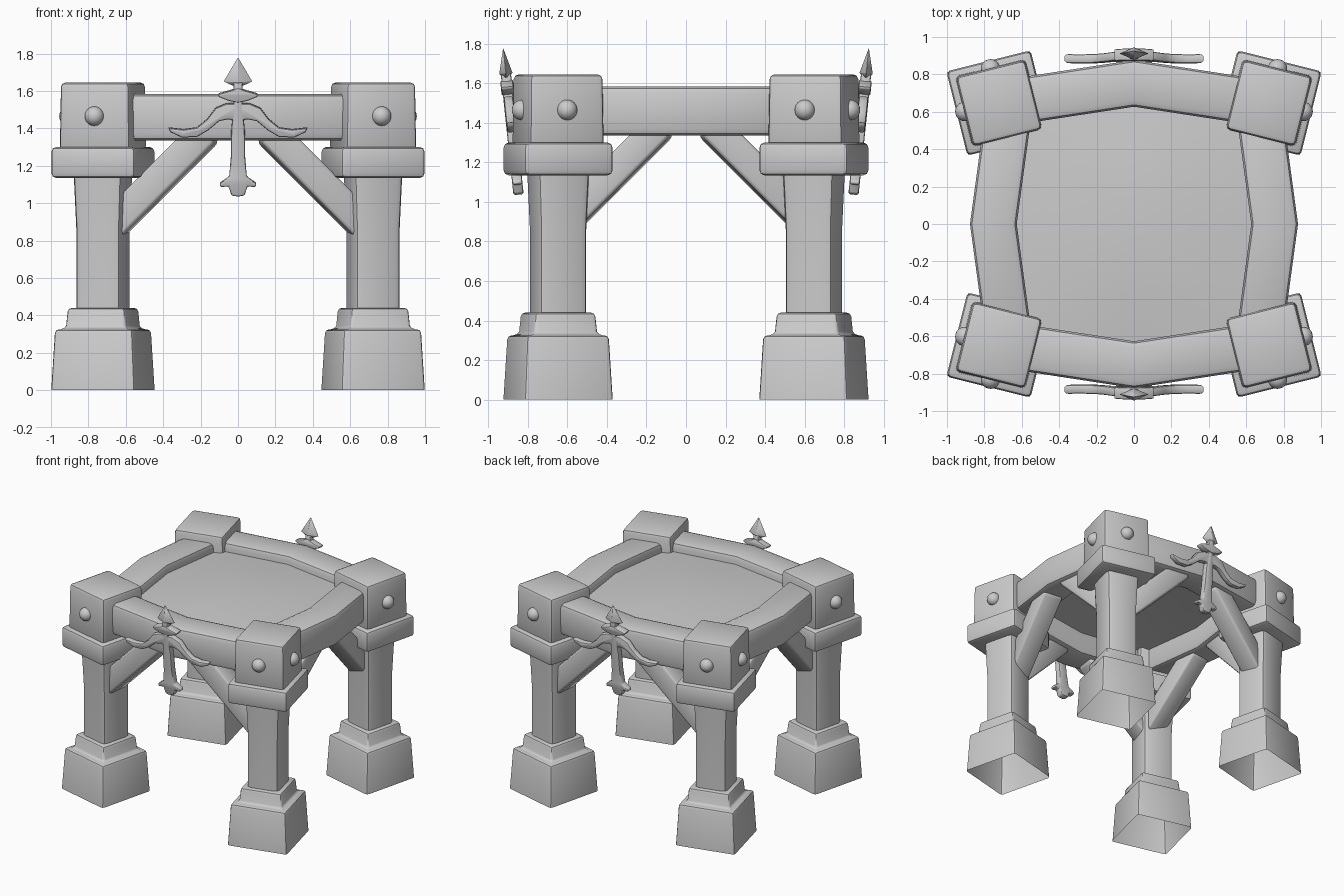
import bpy, bmesh, math
from mathutils import Matrix, Vector

cube = bpy.data.objects.get("Cube")
if cube:
    bpy.data.objects.remove(cube, do_unlink=True)

stone = bpy.data.materials.new("plain grey")
stone.use_nodes = True
GREY = (0.6, 0.6, 0.6, 1)
stone.diffuse_color = GREY
stone.node_tree.nodes["Principled BSDF"].inputs["Base Color"].default_value = GREY

# Post frame for the back left corner; other corners are mirrored
CORNER = Matrix.Translation((0.722, 0.647, 0)) @ Matrix.Rotation(math.radians(-14), 4, 'Z')


def finish(name, bm, matrix=None, bevel=0.0, mirror="", segments=2):
    """Bevel the hard edges, smooth the rest and mirror the part."""
    bmesh.ops.recalc_face_normals(bm, faces=bm.faces)
    if bevel:
        hard = [e for e in bm.edges if len(e.link_faces) == 2 and e.calc_face_angle() > 0.7]
        bmesh.ops.bevel(bm, geom=hard, offset=bevel, segments=segments, profile=0.5,
                        affect='EDGES', clamp_overlap=True)
    if matrix:
        bm.transform(matrix)
    mesh = bpy.data.meshes.new(name)
    bm.to_mesh(mesh)
    bm.free()
    mesh.materials.append(stone)
    ob = bpy.data.objects.new(name, mesh)
    bpy.context.collection.objects.link(ob)
    bpy.ops.object.select_all(action='DESELECT')
    ob.select_set(True)
    bpy.context.view_layer.objects.active = ob
    bpy.ops.object.shade_smooth_by_angle(angle=math.radians(40))
    if mirror:
        mod = ob.modifiers.new("Mirror", 'MIRROR')
        mod.use_axis = ["x" in mirror, "y" in mirror, False]
        mod.use_mirror_merge = False
    return ob


def loft(rings, caps=(True, True)):
    """Skin a list of equal-sized point rings."""
    bm = bmesh.new()
    rows = [[bm.verts.new(p) for p in ring] for ring in rings]
    n = len(rows[0])
    for a, b in zip(rows, rows[1:]):
        for i in range(n):
            bm.faces.new((a[i], a[(i + 1) % n], b[(i + 1) % n], b[i]))
    for row, cap in zip((rows[0], rows[-1]), caps):
        if cap:
            bm.faces.new(row)
    return bm


def square_stack(profile, caps=(True, True)):
    """Square column from (half width, height) pairs."""
    signs = ((-1, -1), (1, -1), (1, 1), (-1, 1))
    return loft([[(h * x, h * y, z) for x, y in signs] for h, z in profile], caps)


# Corner posts: hollow stepped foot, flared shaft, collar and head block
foot = [(0.232, 0), (0.215, 0.325), (0.168, 0.325), (0.158, 0.44), (0.1, 0.44)]
finish("post_foot", square_stack(foot, (False, False)), CORNER, 0.02, "xy")
shaft = [(0.124, 0.42), (0.124, 0.85), (0.136, 1.16)]
finish("post_shaft", square_stack(shaft, (False, False)), CORNER, 0.035, "xy")
finish("post_collar", square_stack([(0.232, 1.135), (0.232, 1.3)]), CORNER, 0.025, "xy")
finish("post_head", square_stack([(0.195, 1.28), (0.19, 1.645)]), CORNER, 0.025, "xy")

# Round studs on the two outer faces of each head block
for name, spot in (("stud_side", (0.188, 0, 1.465)), ("stud_end", (0, 0.188, 1.465))):
    bm = bmesh.new()
    bmesh.ops.create_uvsphere(bm, u_segments=20, v_segments=12, radius=0.052)
    finish(name, bm, CORNER @ Matrix.Translation(spot), mirror="xy")

# Bent beams between the posts: the side pair is the end pair turned
LOW, HIGH, MID, HALF = 1.335, 1.583, 0.752, 0.125


def beam(reach, end):
    rings = []
    for x, y in ((-reach, end), (0, MID), (reach, end)):
        rings.append([(x, y - HALF, LOW), (x, y + HALF, LOW),
                      (x, y + HALF, HIGH), (x, y - HALF, HIGH)])
    return loft(rings)


SWAP = Matrix(((0, 1, 0, 0), (1, 0, 0, 0), (0, 0, 1, 0), (0, 0, 0, 1)))
finish("end_beam", beam(0.7, 0.645), None, 0.035, "y")
finish("side_beam", beam(0.62, 0.668), SWAP, 0.035, "x")


# Diagonal braces from the shafts up to the beams
def brace(low, high, drop, matrix, name):
    along = (Vector(high) - Vector(low)).normalized()
    across = along.cross(Vector((0, 0, 1))).normalized() * 0.085
    lift = Vector((0, 0, drop))
    rings = []
    for p in (Vector(low), Vector(high)):
        rings.append([p - across - lift, p + across - lift, p + across + lift, p - across + lift])
    finish(name, loft(rings), matrix, 0.018, "xy")


brace((0.64, 0.66, 0.91), (0.12, 0.735, 1.43), 0.112, None, "end_brace")
brace((0.56, 0.68, 0.95), (0.08, 0.74, 1.43), 0.105, SWAP, "side_brace")

# Gently domed deck sheet spanning the beams
bm = bmesh.new()
rim = [(0.66, 0), (0.56, 0.56), (0, 0.66), (-0.56, 0.56),
       (-0.66, 0), (-0.56, -0.56), (0, -0.66), (0.56, -0.56)]
rows = []
for t, z in ((1, 1.51), (0.66, 1.535), (0.33, 1.55)):
    rows.append([bm.verts.new((x * t, y * t, z)) for x, y in rim])
top = bm.verts.new((0, 0, 1.555))
for i in range(8):
    j = (i + 1) % 8
    for a, b in zip(rows, rows[1:]):
        bm.faces.new((a[i], a[j], b[j], b[i]))
    bm.faces.new((rows[-1][i], rows[-1][j], top))
finish("deck", bm)

# Bow and arrow ornament on both ends, leaning outward at the top
LEAN = Matrix.Translation((0, -0.885, 1.4)) @ Matrix.Rotation(math.radians(6), 4, 'X')


def plate(name, half, thick, bevel=0.012):
    """Symmetrical flat plate from the right half of its outline."""
    outline = half + [(-x, z) for x, z in reversed(half) if x > 0]
    rings = [[(x, y, z - 1.4) for x, z in outline] for y in (-thick / 2, thick / 2)]
    finish(name, loft(rings), LEAN, bevel, "y")


plate("arrow_shaft", [(0, 1.66), (0.024, 1.65), (0.024, 1.5), (0.036, 1.4), (0.038, 1.25),
                      (0.047, 1.14), (0.1, 1.105), (0.095, 1.085), (0.05, 1.09),
                      (0.035, 1.04), (0, 1.035)], 0.052)
plate("arrow_guard", [(0, 1.62), (0.04, 1.605), (0.11, 1.585), (0.1, 1.57),
                      (0.05, 1.55), (0, 1.54)], 0.065)
plate("bow", [(0, 1.535), (0.06, 1.535), (0.12, 1.51), (0.165, 1.45), (0.22, 1.405),
              (0.29, 1.395), (0.375, 1.405), (0.36, 1.38), (0.3, 1.352), (0.22, 1.355),
              (0.16, 1.39), (0.1, 1.44), (0.05, 1.45), (0, 1.44)], 0.048)

# Arrow head: a squat four-sided point
bm = loft([[(0.078 * w * x, 0.034 * w * y, z - 1.4)
            for x, y in ((-1, 0), (0, -1), (1, 0), (0, 1))]
           for w, z in ((0.4, 1.63), (1, 1.652), (0.04, 1.778))])
finish("arrow_head", bm, LEAN, 0.004, "y", 1)
